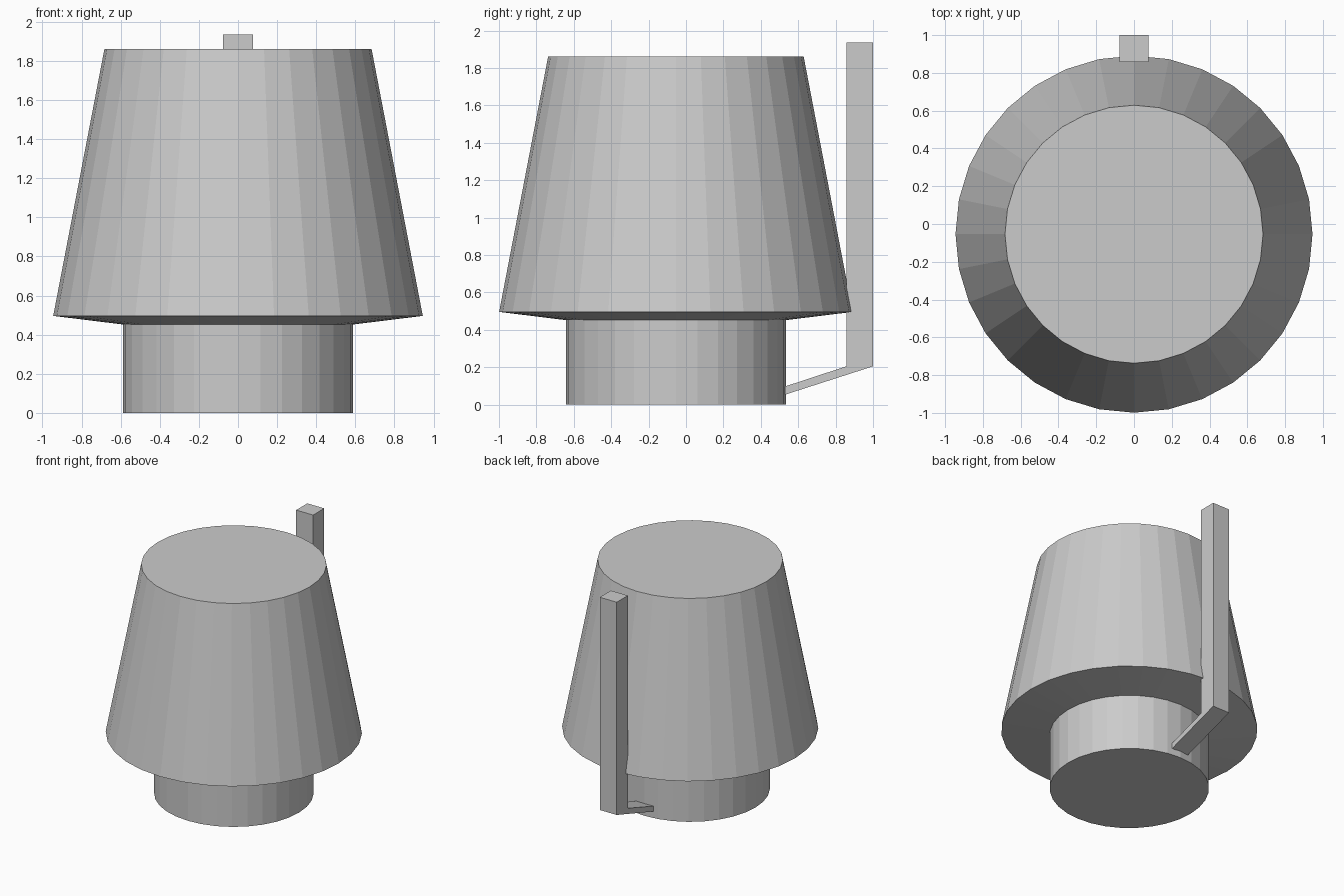
import bpy, bmesh
from math import sin, cos, tau

if "Cube" in bpy.data.objects:
    bpy.data.objects.remove(bpy.data.objects["Cube"])

SIDES = 32
CENTRE_Y = -0.054


def add_object(name, bm):
    bmesh.ops.recalc_face_normals(bm, faces=bm.faces)
    mesh = bpy.data.meshes.new(name)
    bm.to_mesh(mesh)
    bm.free()
    obj = bpy.data.objects.new(name, mesh)
    bpy.context.collection.objects.link(obj)
    return obj


def lathe(name, profile):
    """Stack flat-sided rings of (radius, z), capped at both ends."""
    bm = bmesh.new()
    rings = [[bm.verts.new((r * cos(tau * i / SIDES), CENTRE_Y + r * sin(tau * i / SIDES), z))
              for i in range(SIDES)] for r, z in profile]
    for a, b in zip(rings, rings[1:]):
        for i in range(SIDES):
            j = (i + 1) % SIDES
            bm.faces.new((a[i], a[j], b[j], b[i]))
    bm.faces.new(rings[0])
    bm.faces.new(rings[-1])
    return add_object(name, bm)


def extrude_x(name, outline, half_width):
    """Extrude a (y, z) outline symmetrically along x."""
    bm = bmesh.new()
    face = bm.faces.new([bm.verts.new((-half_width, y, z)) for y, z in outline])
    new = bmesh.ops.extrude_face_region(bm, geom=[face])["geom"]
    bmesh.ops.translate(bm, vec=(2 * half_width, 0, 0),
                        verts=[v for v in new if isinstance(v, bmesh.types.BMVert)])
    return add_object(name, bm)


# Narrow foot, flared underside and tapered body
lathe("tapered_body", [(0.588, 0), (0.588, 0.452), (0.945, 0.496), (0.683, 1.862)])

# Upright bar at the back, and the sloping arm joining it to the foot
extrude_x("upright_bar", [(0.857, 0.205), (1.0, 0.205), (1.0, 1.936), (0.857, 1.936)], 0.076)
extrude_x("lower_arm", [(0.528, 0.053), (1.0, 0.205), (0.857, 0.205), (0.528, 0.097)], 0.076)
